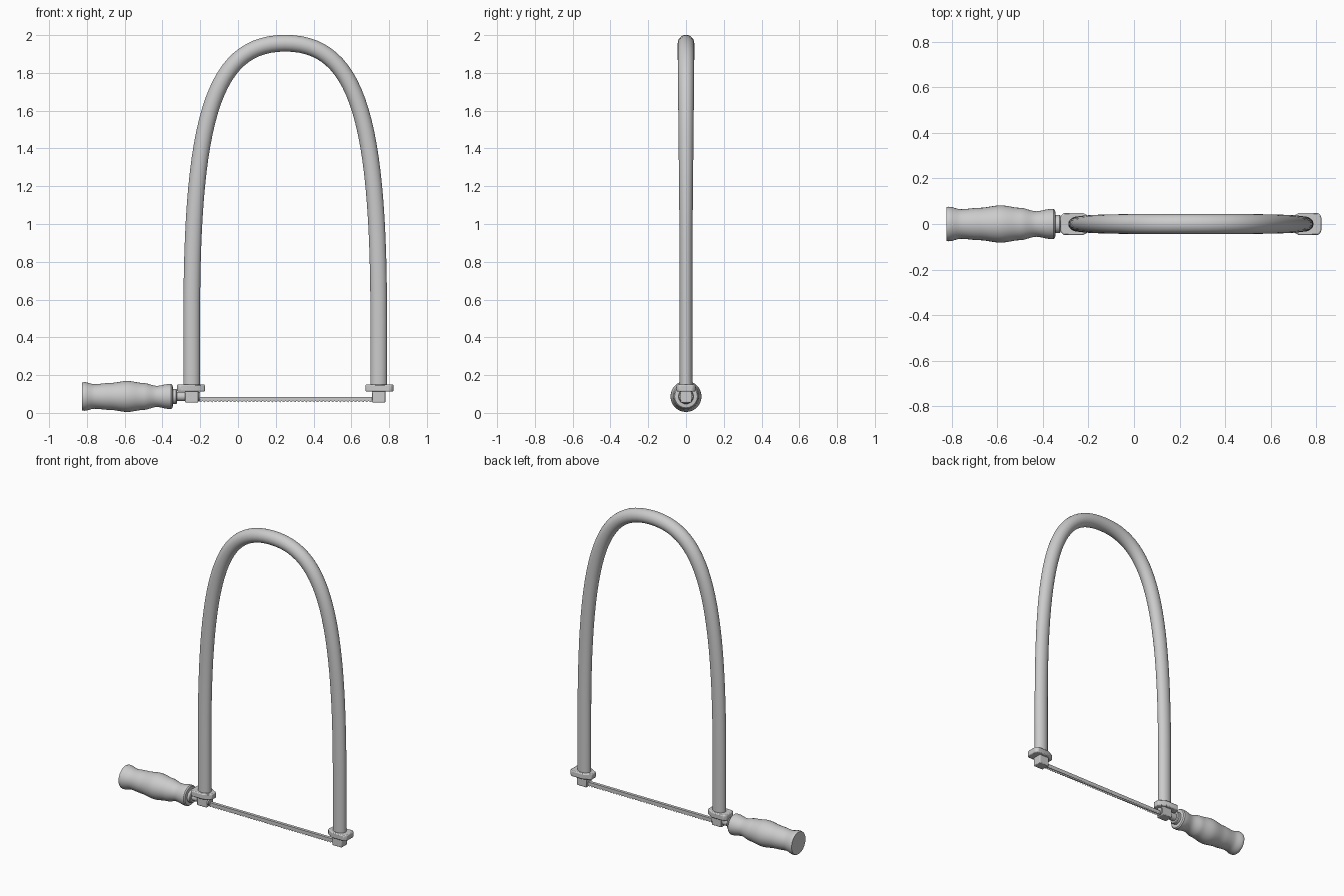
import bpy, bmesh, math
from mathutils import Vector
from mathutils.geometry import interpolate_bezier

if "Cube" in bpy.data.objects:
    bpy.data.objects.remove(bpy.data.objects["Cube"])

grey = bpy.data.materials.new("light grey")
grey.use_nodes = True
grey.diffuse_color = (0.6, 0.6, 0.6, 1)
grey.node_tree.nodes["Principled BSDF"].inputs["Base Color"].default_value = (0.6, 0.6, 0.6, 1)

MID, HALF, AXIS = 0.25, 0.495, 0.087


def finish(name, bm, smooth=True, bevel=0):
    bmesh.ops.recalc_face_normals(bm, faces=bm.faces)
    mesh = bpy.data.meshes.new(name)
    bm.to_mesh(mesh)
    bm.free()
    mesh.materials.append(grey)
    ob = bpy.data.objects.new(name, mesh)
    bpy.context.collection.objects.link(ob)
    if bevel:
        mod = ob.modifiers.new("Bevel", "BEVEL")
        mod.width, mod.segments = bevel, 2
    if smooth:
        bpy.ops.object.select_all(action="DESELECT")
        ob.select_set(True)
        bpy.context.view_layer.objects.active = ob
        bpy.ops.object.shade_smooth_by_angle(angle=math.radians(35))
    return ob


def loft(name, rings):
    bm = bmesh.new()
    loops = [[bm.verts.new(p) for p in ring] for ring in rings]
    n = len(loops[0])
    for a, b in zip(loops, loops[1:]):
        for i in range(n):
            j = (i + 1) % n
            bm.faces.new((a[i], a[j], b[j], b[i]))
    bm.faces.new(loops[0])
    bm.faces.new(loops[-1])
    return finish(name, bm)


def lathe_x(name, profile, n=32):
    turns = [math.tau * i / n for i in range(n)]
    return loft(name, [[(x, r * math.cos(a), AXIS + r * math.sin(a)) for a in turns]
                       for x, r in profile])


def prism(name, outline, move, bevel=0):
    bm = bmesh.new()
    face = bm.faces.new([bm.verts.new(p) for p in outline])
    ext = bmesh.ops.extrude_face_region(bm, geom=[face])
    bmesh.ops.translate(bm, vec=move, verts=[v for v in ext["geom"] if isinstance(v, bmesh.types.BMVert)])
    return finish(name, bm, bevel > 0, bevel)


# Arched frame: elliptical section that widens towards the crown
left = interpolate_bezier(Vector((-HALF, 0, 0.5)), Vector((-HALF, 0, 1.56)),
                          Vector((-0.38, 0, 1.957)), Vector((0, 0, 1.957)), 28)
left = [Vector((-HALF, 0, 0.13))] + left
path = left + [Vector((-p.x, 0, p.z)) for p in reversed(left[:-1])]
rings = []
for k, p in enumerate(path):
    t = (path[min(k + 1, len(path) - 1)] - path[max(k - 1, 0)]).normalized()
    side = Vector((-t.z, 0, t.x))
    f = max(0, min(1, (p.z - 0.9) / 1.0))
    depth = 0.034 + 0.01 * f
    ring = []
    for i in range(24):
        a = math.tau * i / 24
        ring.append(p + Vector((MID, 0, 0)) + side * 0.044 * math.cos(a) + Vector((0, depth * math.sin(a), 0)))
    rings.append(ring)
loft("arched_frame", rings)

# Turned handle: smooth curve through the key radii
keys = [(-0.815, 0.076), (-0.76, 0.065), (-0.68, 0.071), (-0.585, 0.082),
        (-0.5, 0.071), (-0.43, 0.056), (-0.365, 0.066)]
profile = [(-0.825, 0.073)]
for (x0, r0), (x1, r1) in zip(keys, keys[1:]):
    for s in range(6):
        u = s / 6
        profile.append((x0 + (x1 - x0) * u, r0 + (r1 - r0) * u * u * (3 - 2 * u)))
profile += [keys[-1], (-0.354, 0.066), (-0.347, 0.06), (-0.345, 0.05)]
lathe_x("handle", profile)
lathe_x("ferrule", [(-0.352, 0.036), (-0.347, 0.04), (-0.328, 0.04), (-0.323, 0.036)])
lathe_x("handle_rod", [(-0.33, 0.024), (-0.2, 0.024)], 20)

# Foot plates and blade clamps, mirrored about the frame's middle
for name, s in (("right", -1), ("left", 1)):
    def at(d, y, z):
        return (MID + s * (HALF + d), y, z)
    half = [(0.078, 0.034), (0.064, 0.049), (-0.02, 0.049), (-0.07, 0.022)]
    outline = [at(d, y, 0.112) for d, y in half] + [at(d, -y, 0.112) for d, y in reversed(half)]
    prism(name + "_foot_plate", outline, (0, 0, 0.038), 0.006)
    w, h = 0.035, 0.03
    clamp = [at(d, y, 0.055) for d, y in ((-w, -h), (w, -h), (w, h), (-w, h))]
    prism(name + "_blade_clamp", clamp, (0, 0, 0.065), 0.004)

# Toothed blade
x0, x1, teeth, thick = -0.23, 0.73, 48, 0.02
step = (x1 - x0) / teeth
edge = [(x0, -thick / 2, 0.085)]
for i in range(teeth):
    edge += [(x0 + i * step, -thick / 2, 0.064), (x0 + (i + 0.7) * step, -thick / 2, 0.056)]
edge += [(x1, -thick / 2, 0.064), (x1, -thick / 2, 0.085)]
prism("blade", edge, (0, thick, 0))
